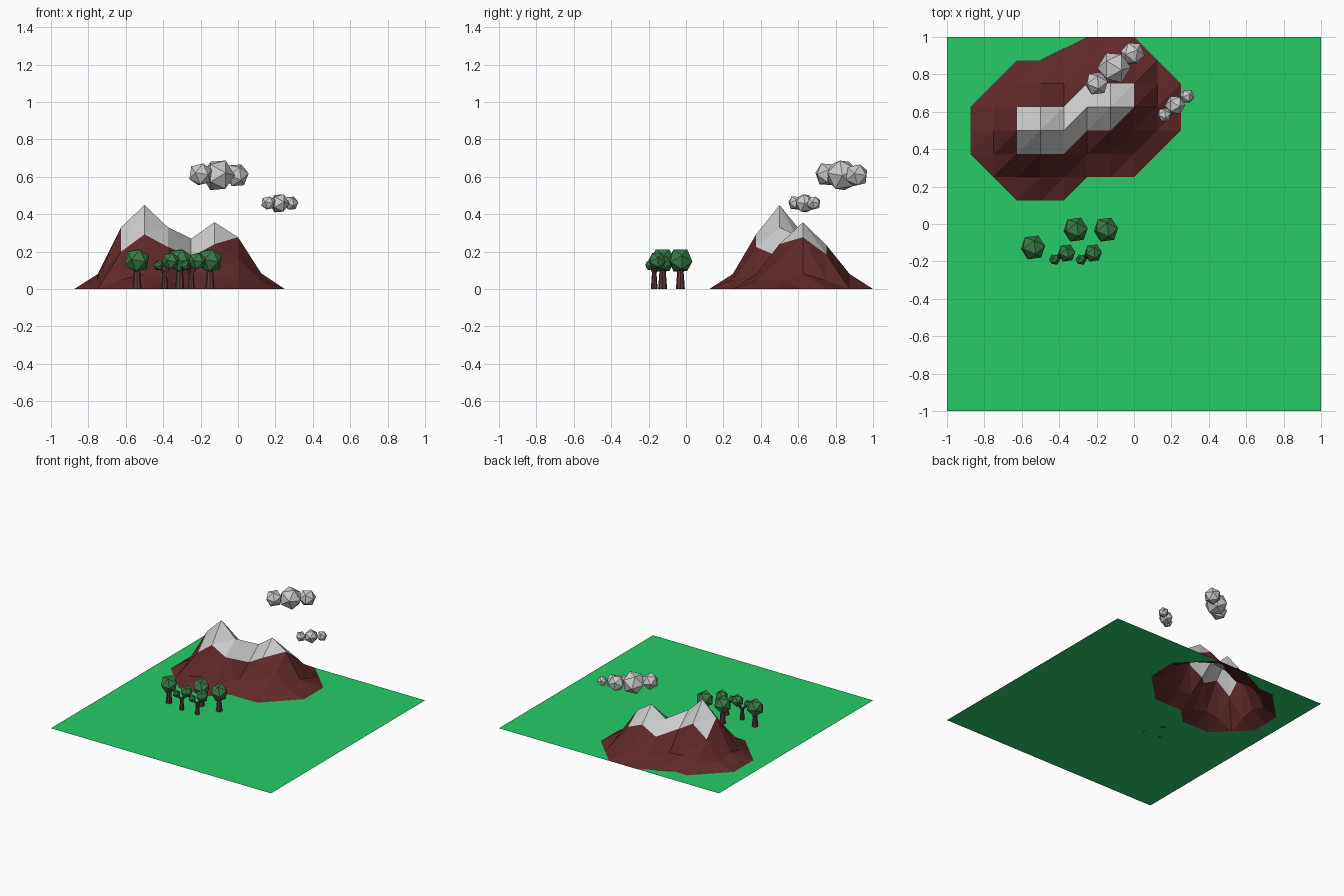
import bpy, bmesh, math
from mathutils import Vector, Matrix

if "Cube" in bpy.data.objects:
    bpy.data.objects.remove(bpy.data.objects["Cube"])


def mat(name, rgb):
    m = bpy.data.materials.new(name)
    m.diffuse_color = (*rgb, 1)
    m.use_nodes = True
    m.node_tree.nodes["Principled BSDF"].inputs["Base Color"].default_value = m.diffuse_color
    return m


GRASS = mat("grass", (0.02, 0.6, 0.14))
ROCK = mat("rock", (0.12, 0.022, 0.022))
SNOW = mat("snow", (0.6, 0.6, 0.6))
LEAF = mat("leaf", (0.04, 0.2, 0.06))
BARK = mat("bark", (0.12, 0.04, 0.04))


def finish(name, bm, *mats):
    me = bpy.data.meshes.new(name)
    bm.to_mesh(me)
    bm.free()
    for m in mats:
        me.materials.append(m)
    ob = bpy.data.objects.new(name, me)
    bpy.context.collection.objects.link(ob)
    return ob


# Terrain: one 16 x 16 grid with two raised peaks (heights in thousandths)
HEIGHTS = [  # rows y = 0.25 .. 0.875, columns x = -0.75 .. 0.125
    (0, 50, 80, 50, 0, 0, 0, 0),
    (50, 200, 292, 225, 80, 80, 45, 0),
    (80, 330, 449, 330, 170, 240, 160, 45),
    (45, 200, 295, 220, 270, 357, 277, 83),
    (0, 45, 80, 70, 170, 235, 185, 45),
    (0, 0, 0, 0, 40, 80, 40, 0),
]
bm = bmesh.new()
N, S = 16, 0.125
grid = [[bm.verts.new((-1 + i * S, -1 + j * S, 0)) for i in range(N + 1)] for j in range(N + 1)]
for j, row in enumerate(HEIGHTS):
    for i, h in enumerate(row):
        grid[10 + j][2 + i].co.z = h / 1000
grid[15][5].co.y = 0.9375

# Snow line, seen from above
SNOWLINE = [(-.625, .375), (-.375, .375), (-.25, .5), (-.125, .5), (0, .625),
            (0, .75), (-.25, .75), (-.375, .625), (-.625, .625)]


def inside(p, poly):
    hit = False
    for (x1, y1), (x2, y2) in zip(poly, poly[1:] + poly[:1]):
        if (y1 > p.y) != (y2 > p.y) and p.x < x1 + (p.y - y1) * (x2 - x1) / (y2 - y1):
            hit = not hit
    return hit


for j in range(N):
    for i in range(N):
        a, b, c, d = grid[j][i], grid[j][i + 1], grid[j + 1][i + 1], grid[j + 1][i]
        up = [v.co.z > 0 for v in (a, b, c, d)]
        if not any(up):
            bm.faces.new((a, b, c, d))
            continue
        # lone raised corners get the diagonal that cuts them off
        if sum(up) == 1 and (up[0] or up[2]):
            tris = ((a, b, d), (b, c, d))
        else:
            tris = ((a, b, c), (a, c, d))
        for t in tris:
            f = bm.faces.new(t)
            if any(v.co.z > 0 for v in t):
                f.material_index = 2 if inside(f.calc_center_median(), SNOWLINE) else 1
finish("terrain", bm, GRASS, ROCK, SNOW)


# Faceted balls for crowns and clouds
def balls(name, items, material, tilt=0.0):
    bm = bmesh.new()
    for k, (x, y, z, r) in enumerate(items):
        m = Matrix.Translation((x, y, z)) @ Matrix.Rotation(0.4 + k * 0.9, 4, 'Z') @ Matrix.Rotation(tilt, 4, 'X')
        bmesh.ops.create_icosphere(bm, subdivisions=1, radius=r, matrix=m)
    return finish(name, bm, *([material] if material else []))


# Tapered trunk or branch between two points
def limb(bm, p, q, r1, r2):
    p, q = Vector(p), Vector(q)
    d = q - p
    m = Matrix.Translation((p + q) / 2) @ d.to_track_quat('Z', 'Y').to_matrix().to_4x4()
    bmesh.ops.create_cone(bm, cap_ends=True, segments=8, radius1=r1, radius2=r2, depth=d.length, matrix=m)


# Large trees
for n, (x, y) in enumerate([(-.54, -.125), (-.312, -.03), (-.15, -.03)]):
    bm = bmesh.new()
    limb(bm, (x, y, 0), (x, y, .12), .024, .015)
    finish(f"trunk_{n}", bm, BARK)
    balls(f"crown_{n}", [(x, y, .153, .07)], LEAF, 0.6)

# Small forked trees with two crowns
for n, (x, y) in enumerate([(-.392, -.17), (-.25, -.17)]):
    bm = bmesh.new()
    limb(bm, (x, y, 0), (x, y, .09), .018, .012)
    limb(bm, (x, y, .08), (x + .03, y + .015, .13), .012, .008)
    limb(bm, (x, y, .08), (x - .03, y - .018, .12), .009, .006)
    finish(f"forked_trunk_{n}", bm, BARK)
    balls(f"forked_crown_{n}", [(x + .032, y + .015, .15, .05), (x - .033, y - .02, .127, .03)], LEAF, 0.6)

# Clouds
balls("cloud_large", [(-.2, .752, .613, .066), (-.107, .835, .608, .09), (-.007, .912, .608, .066)], None, 0.5)
balls("cloud_small", [(.162, .584, .46, .04), (.22, .635, .458, .055), (.284, .683, .459, .04)], None, 0.5)
